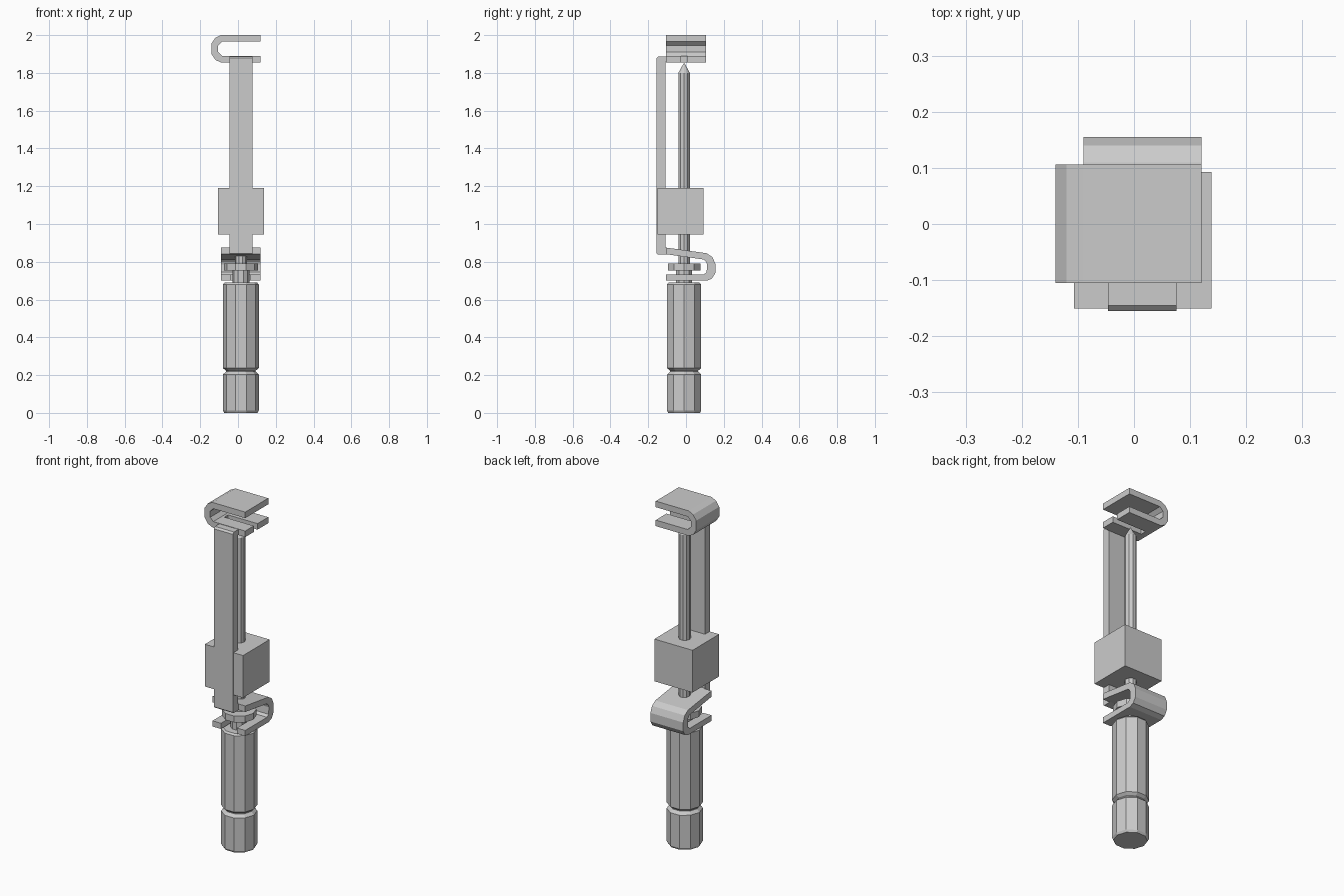
import bpy, bmesh, math

if "Cube" in bpy.data.objects:
    bpy.data.objects.remove(bpy.data.objects["Cube"])

AX, AY = 0.015, -0.01   # screw axis


def make(name, bm):
    bmesh.ops.recalc_face_normals(bm, faces=bm.faces)
    me = bpy.data.meshes.new(name)
    bm.to_mesh(me)
    bm.free()
    ob = bpy.data.objects.new(name, me)
    bpy.context.collection.objects.link(ob)
    return ob


def prism(name, profile, place, a, b):
    """Extrude a closed 2D profile from a to b; place maps (u, v, w) to xyz."""
    bm = bmesh.new()
    lo = [bm.verts.new(place(u, v, a)) for u, v in profile]
    hi = [bm.verts.new(place(u, v, b)) for u, v in profile]
    bm.faces.new(lo[::-1])
    bm.faces.new(hi)
    n = len(profile)
    for i in range(n):
        j = (i + 1) % n
        bm.faces.new((lo[i], lo[j], hi[j], hi[i]))
    return make(name, bm)


def lathe(name, profile, sides=10):
    """Faceted turned part around the screw axis from (radius, z) pairs."""
    bm = bmesh.new()
    rings = []
    for r, z in profile:
        rings.append([bm.verts.new((AX + r * math.cos(2 * math.pi * k / sides),
                                    AY + r * math.sin(2 * math.pi * k / sides), z))
                      for k in range(sides)])
    for p, q in zip(rings, rings[1:]):
        for k in range(sides):
            m = (k + 1) % sides
            bm.faces.new((p[k], p[m], q[m], q[k]))
    bm.faces.new(rings[0][::-1])
    bm.faces.new(rings[-1])
    return make(name, bm)


def box(name, x0, x1, y0, y1, z0, z1):
    return prism(name, [(x0, y0), (x1, y0), (x1, y1), (x0, y1)],
                 lambda u, v, w: (u, v, w), z0, z1)


def cut(ob, cutter):
    cutter.hide_render = True
    mod = ob.modifiers.new("slot", 'BOOLEAN')
    mod.operation = 'DIFFERENCE'
    mod.solver = 'EXACT'
    mod.object = cutter
    bpy.context.view_layer.objects.active = ob
    bpy.ops.object.modifier_apply(modifier=mod.name)
    bpy.data.objects.remove(cutter, do_unlink=True)


# handle with groove
lathe("handle", [(0.088, 0.0), (0.095, 0.012), (0.095, 0.203), (0.078, 0.219),
                 (0.078, 0.223), (0.095, 0.237), (0.095, 0.68), (0.086, 0.69)])

# neck, flange, rod and pointed tip
lathe("screw_rod", [(0.045, 0.69), (0.045, 0.755), (0.09, 0.755), (0.09, 0.792),
                    (0.032, 0.792), (0.032, 1.80), (0.003, 1.85)])

# sliding block
box("sliding_block", -0.107, 0.138, -0.151, 0.093, 0.945, 1.19)

# long flat bar with bent ends joining both clips
prism("bar", [(-0.10, 1.858), (-0.10, 1.888), (-0.145, 1.888), (-0.155, 1.878),
              (-0.155, 0.845), (-0.149, 0.839), (-0.10, 0.839), (-0.10, 0.872),
              (-0.108, 0.876), (-0.108, 1.858)],
      lambda u, v, w: (w, u, v), -0.046, 0.076)

# top clip, open to the right, with slot for the tip
top = prism("top_clip", [(0.12, 2.0), (-0.09, 2.0), (-0.12, 1.986), (-0.14, 1.956),
                         (-0.14, 1.90), (-0.12, 1.869), (-0.09, 1.855), (0.12, 1.855),
                         (0.12, 1.89), (-0.085, 1.89), (-0.105, 1.91), (-0.105, 1.945),
                         (-0.085, 1.965), (0.12, 1.965)],
            lambda u, v, w: (u, w, v), -0.105, 0.106)
cut(top, box("slot_cutter", -0.07, 0.2, -0.026, 0.008, 1.84, 1.91))

# lower clip, open to the front, with slot for the neck
low = prism("lower_clip", [(-0.105, 0.875), (0.11, 0.845), (0.14, 0.825), (0.155, 0.79),
                           (0.155, 0.74), (0.137, 0.711), (0.11, 0.70), (-0.105, 0.70),
                           (-0.105, 0.733), (0.095, 0.733), (0.109, 0.745), (0.112, 0.785),
                           (0.107, 0.80), (0.095, 0.812), (-0.105, 0.84)],
            lambda u, v, w: (w, u, v), -0.09, 0.12)
cut(low, box("slot_cutter", -0.036, 0.066, -0.2, 0.045, 0.68, 0.75))
